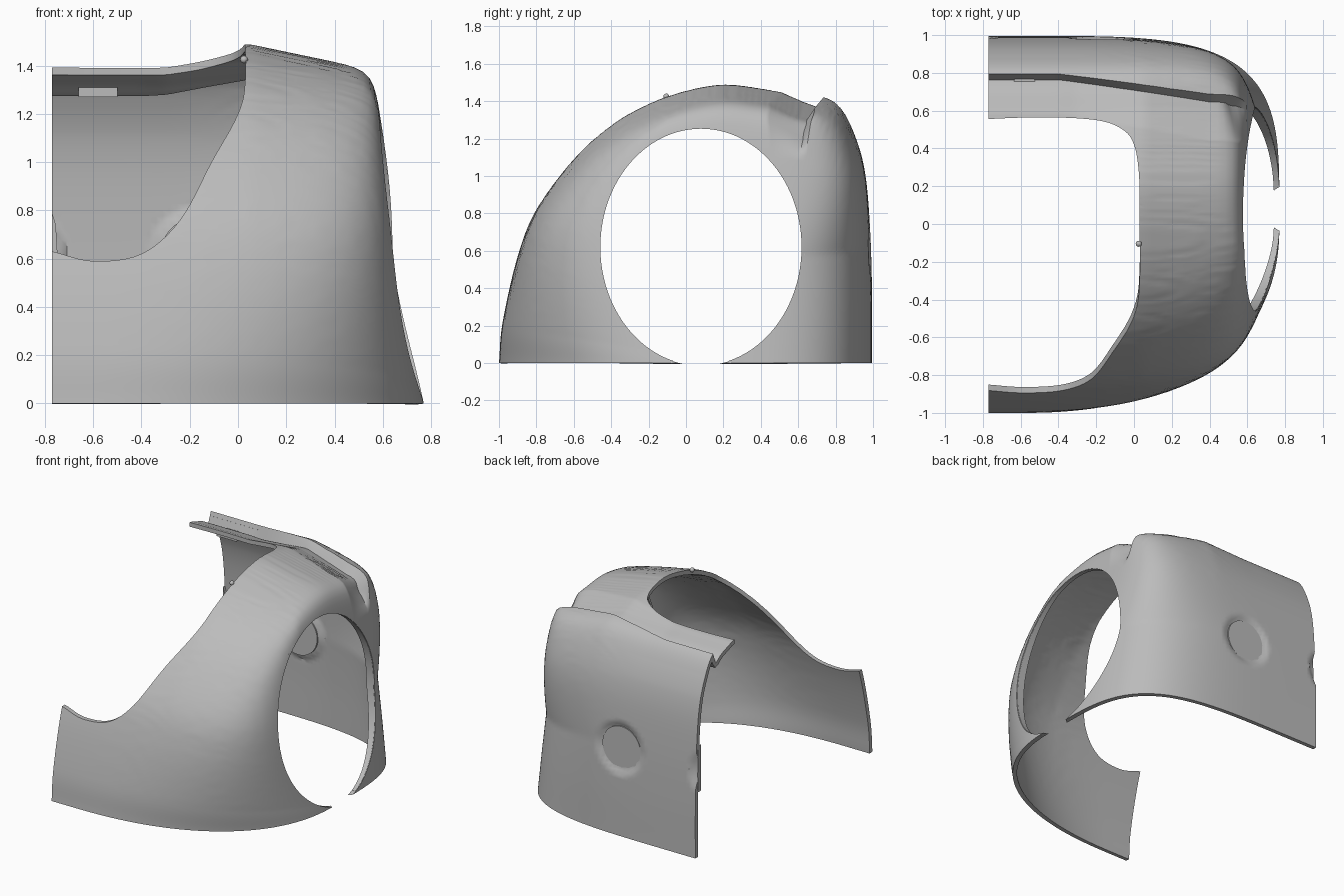
import bpy, bmesh, math
from mathutils import Vector
from mathutils.bvhtree import BVHTree

if "Cube" in bpy.data.objects:
    bpy.data.objects.remove(bpy.data.objects["Cube"])

grey = bpy.data.materials.new("plain_grey")
grey.use_nodes = True
COLOR = (0.5, 0.5, 0.5, 1)
grey.diffuse_color = COLOR
grey.node_tree.nodes["Principled BSDF"].inputs["Base Color"].default_value = COLOR

X0 = -0.77          # flat open end of the shell
THICK = 0.03
SEAM_ROW = 147      # profile row that carries the seam
DISC = Vector((-0.17, 0.62))
NEXT_DISC = Vector((-0.9, 0.62))


def make(name, bm):
    bmesh.ops.recalc_face_normals(bm, faces=bm.faces)
    me = bpy.data.meshes.new(name)
    bm.to_mesh(me)
    bm.free()
    ob = bpy.data.objects.new(name, me)
    bpy.context.collection.objects.link(ob)
    me.materials.append(grey)
    return ob


def activate(ob):
    bpy.ops.object.select_all(action='DESELECT')
    ob.select_set(True)
    bpy.context.view_layer.objects.active = ob


def apply_mod(ob, kind, **settings):
    mod = ob.modifiers.new(kind.lower(), kind)
    for key, value in settings.items():
        setattr(mod, key, value)
    activate(ob)
    bpy.ops.object.modifier_apply(modifier=mod.name)


def smooth(ob, angle=35):
    activate(ob)
    bpy.ops.object.shade_smooth_by_angle(angle=math.radians(angle))


def spline(points, steps):
    pts = [Vector(p) for p in points]
    pts = [2 * pts[0] - pts[1]] + pts + [2 * pts[-1] - pts[-2]]
    out = []
    for a, b, c, d in zip(pts, pts[1:], pts[2:], pts[3:]):
        for k in range(steps):
            t = k / steps
            out.append(0.5 * (2 * b + (c - a) * t + (2 * a - 5 * b + 4 * c - d) * t ** 2
                              + (3 * b - a - 3 * c + d) * t ** 3))
    return out + [pts[-2]]


def clamp(v):
    return max(0.0, min(1.0, v))


def prism(name, outline, axis, low, high):
    """Outline extruded along one axis."""
    place = {'x': lambda p, v: (v, p[0], p[1]),
             'y': lambda p, v: (p[0], v, p[1]),
             'z': lambda p, v: (p[0], p[1], v)}[axis]
    bm = bmesh.new()
    ends = [[bm.verts.new(place(p, v)) for p in outline] for v in (low, high)]
    for ring in ends:
        bm.faces.new(ring)
    n = len(outline)
    for i in range(n):
        j = (i + 1) % n
        bm.faces.new((ends[0][i], ends[0][j], ends[1][j], ends[1][i]))
    return make(name, bm)


# Side profile of the dome, front foot over the crown to the back foot
profile = spline([(-1, 0), (-.98, .22), (-.9, .57), (-.8, .82), (-.6, 1.09), (-.4, 1.27),
                  (-.2, 1.385), (0, 1.455), (.2, 1.488), (.4, 1.468), (.6, 1.435),
                  (.73, 1.425), (.83, 1.36), (.91, 1.2), (.96, 1), (.985, .7),
                  (.995, .35), (.995, 0)], 13)
CROWN = max(profile, key=lambda p: p.y)

# Front and back depth of the profile, tabulated by height
STEPS = 300
spans = []
for j in range(STEPS + 1):
    height = CROWN.y * j / STEPS
    ys = [a.x + (b.x - a.x) * (height - a.y) / (b.y - a.y) for a, b in zip(profile, profile[1:])
          if a.y != b.y and min(a.y, b.y) <= height <= max(a.y, b.y)]
    spans.append((min(ys, default=CROWN.x), max(ys, default=CROWN.x)))


def profile_at(row, psi):
    """Profile point, with rows drawn forward so that one follows the seam."""
    x = X0 + 1.5 * math.tan(min(psi, 1.0))
    pull = 13 * clamp((x + 0.4) / 0.8) * (1 - 0.6 * clamp((x - 0.6) / 0.25))
    u = row - pull * math.exp(-((row - SEAM_ROW) / 30) ** 2)
    u = max(0, min(len(profile) - 1, u))
    i = min(int(u), len(profile) - 2)
    return profile[i].lerp(profile[i + 1], u - i)


def outside(x, y, z, s):
    """True beyond the rounded footprint at this height, or beyond the top edge."""
    if s > 1:
        return True
    ratio = z / CROWN.y
    axis = CROWN.x * ratio
    front, back = spans[min(STEPS, round(ratio * STEPS))]
    t = (y - axis) / (back - axis + 1e-6) if y > axis else (axis - y) / (axis - front + 1e-6)
    t = min(max(t, 0), s)
    p = 2.3 + 1.5 * z + 1.9 * z * z
    if y > axis:
        p = max(4, p)
    u = max(0, x + 0.6) / (1.37 - 0.14 * z)
    return t ** p + u ** p > 1 or s ** 30 + u ** 30 > 1


def dome_point(row, psi):
    """Point where a ray leaves the dome, with the seam and dishes pressed in."""
    q = profile_at(row, psi)
    low, high = 0.0, 3.0
    for _ in range(26):
        lam = (low + high) / 2
        s, x = lam * math.cos(psi), X0 + 1.5 * lam * math.sin(psi)
        if outside(x, q.x * s, q.y * s, s):
            high = lam
        else:
            low = lam
    y, z = q.x * s, q.y * s * (1 - 0.14 * max(0, x - 0.05))
    # Seam groove between the top panel and the back panel
    k = row - SEAM_ROW
    rear = clamp(1 - k / 4)
    fade = clamp((z - 1.12) / 0.15)
    dip = fade * (clamp(1 + k / 18) if k < 0 else rear)
    drop = (0.012 + 0.038 * rear) * clamp((0.05 - x) / 0.35) * clamp((y - 0.35) / 0.2)
    z -= 0.06 * dip + drop * fade
    x -= 0.05 * dip * clamp((x - 0.45) / 0.1)
    # Shallow round dishes in the back panel
    if y > 0.7:
        for c in (DISC, NEXT_DISC):
            y -= 0.022 * clamp((0.178 - (Vector((x, z)) - c).length) / 0.022)
    return (x, y, z)


# Main shell
COLS = 90
bm = bmesh.new()
pole = bm.verts.new(dome_point(0, math.pi / 2))
grid = [[bm.verts.new(dome_point(r, math.pi / 2 * c / COLS)) for c in range(COLS)]
        for r in range(len(profile))]
for r0, r1 in zip(grid, grid[1:]):
    for c in range(COLS - 1):
        bm.faces.new((r0[c], r0[c + 1], r1[c + 1], r1[c]))
    bm.faces.new((r0[-1], pole, r1[-1]))
bmesh.ops.recalc_face_normals(bm, faces=bm.faces)
if sum(f.normal.dot(f.calc_center_median()) for f in bm.faces) < 0:
    bmesh.ops.reverse_faces(bm, faces=bm.faces)
tree = BVHTree.FromBMesh(bm)
me = bpy.data.meshes.new("shell")
bm.to_mesh(me)
bm.free()
shell = bpy.data.objects.new("shell", me)
bpy.context.collection.objects.link(shell)
me.materials.append(grey)
apply_mod(shell, 'SOLIDIFY', thickness=THICK, offset=-1)


# Side arch, front opening and top opening
def arch(t, grow=0.0):
    return (0.08 + (0.54 + grow) * math.sin(t), 0.62 - (0.635 + grow) * math.cos(t))


front_edge = spline([(-.9, .65), (-.77, .63), (-.6, .59), (-.4, .62), (-.24, .76),
                     (-.11, 1.0), (0, 1.2), (.03, 1.34), (.03, 1.6)], 6)
top_edge = spline([(.03, -.16), (.03, .1), (.025, .28), (0, .42), (-.06, .5),
                   (-.2, .55), (-.5, .565), (-.9, .55)], 6)
cutters = [
    prism("arch_cutter", [arch(math.tau * k / 96) for k in range(96)], 'x', 0.2, 1.2),
    prism("front_cutter", front_edge + [Vector((-.9, 1.6))], 'y', -1.3, -0.12),
    prism("top_cutter", top_edge + [Vector((-.9, -.16))], 'z', 0.7, 1.7),
]
for cutter in cutters:
    apply_mod(shell, 'BOOLEAN', object=cutter, operation='DIFFERENCE', solver='EXACT')
for cutter in cutters:
    bpy.data.objects.remove(cutter)
smooth(shell)

# Inward lip around the side arch
bm = bmesh.new()
rows = []
for k in range(97):
    t = 0.22 + (math.tau - 0.44) * k / 96
    y, z = arch(t, 0.006)
    hit = tree.ray_cast(Vector((2, y, z)), Vector((-1, 0, 0)))[0]
    if hit:
        depth = 0.03 + 0.03 * math.sin(math.pi * clamp(z / 1.25))
        rows.append([bm.verts.new((hit.x - 0.003, y, z)), bm.verts.new((hit.x - depth, y, z))])
for a, b in zip(rows, rows[1:]):
    bm.faces.new((a[0], a[1], b[1], b[0]))
lip = make("arch_lip", bm)
apply_mod(lip, 'SOLIDIFY', thickness=0.016, offset=0)
smooth(lip)

# Round boss set in the back panel, and the edge of its neighbour
boss = prism("back_boss", [DISC + 0.15 * Vector((math.cos(a), math.sin(a)))
                           for a in (math.tau * k / 48 for k in range(48))], 'y', 0.92, 0.969)
smooth(boss)
prism("boss_edge", [(X0, .46), (-.755, .52), (-.748, .62), (-.755, .74), (X0, .79)],
      'y', 0.93, 0.965)

# Clip under the seam, and a small knob on the top rim
prism("seam_clip", [(-.66, .7), (-.5, .7), (-.53, .77), (-.63, .77)], 'z', 1.27, 1.31)
bm = bmesh.new()
bmesh.ops.create_uvsphere(bm, u_segments=12, v_segments=8, radius=0.016)
bmesh.ops.translate(bm, vec=(0.025, -0.105, 1.425), verts=bm.verts)
smooth(make("rim_knob", bm))
